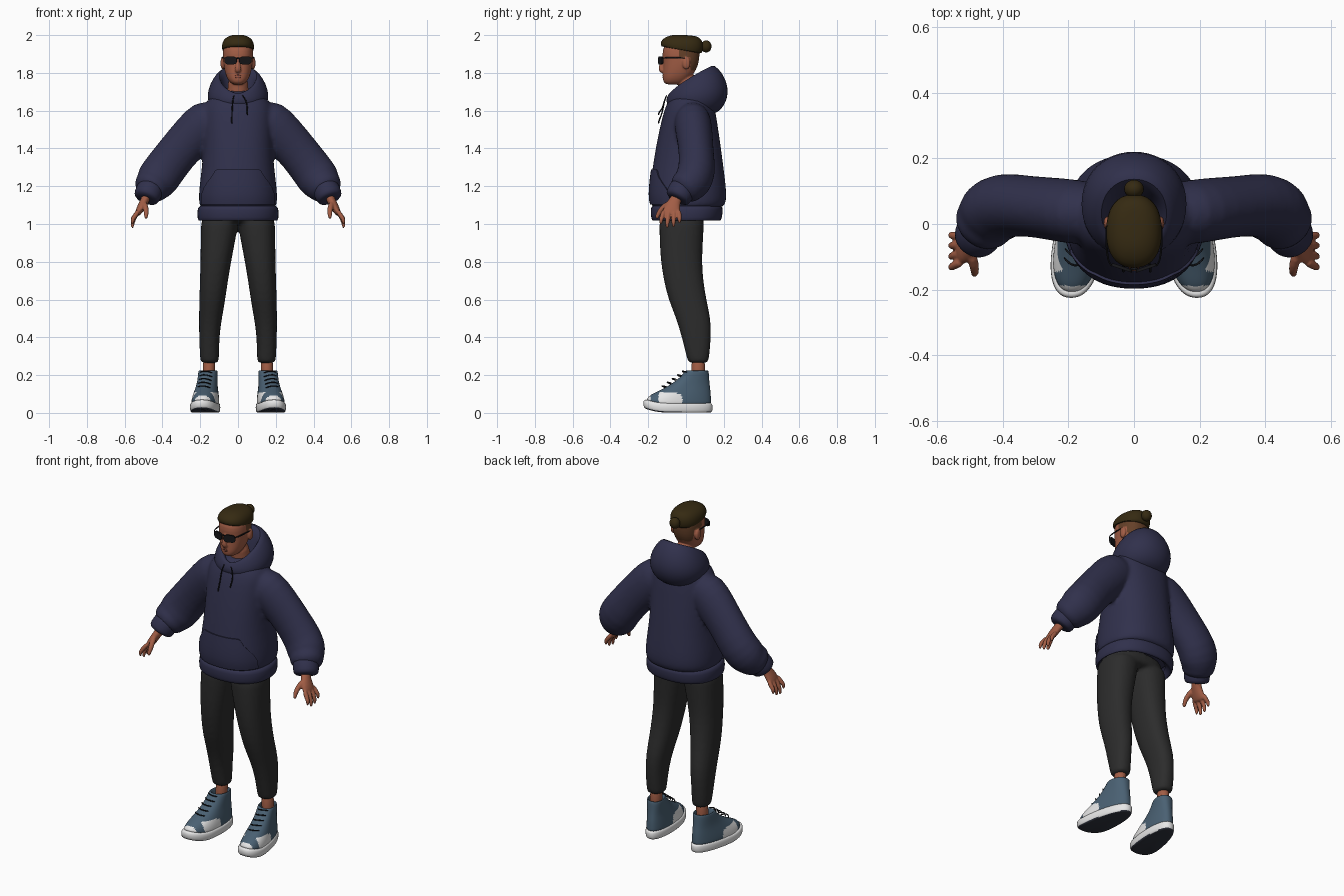
import bpy, bmesh, math
from mathutils import Vector, Matrix


def material(name, rgb):
    m = bpy.data.materials.new(name)
    m.diffuse_color = (*rgb, 1)
    return m


NAVY = material("navy fabric", (.030, .030, .072))
CHARCOAL = material("charcoal fabric", (.025, .025, .025))
SKIN = material("skin", (.36, .11, .06))
LIP = material("lip", (.25, .07, .045))
HAIR = material("dark hair", (.036, .023, .006))
SHAVED = material("shaved hair", (.13, .052, .022))
BLACK = material("black", (.008, .008, .010))
SLATE = material("slate canvas", (.068, .118, .17))
WHITE = material("white rubber", (.80, .80, .80))
SOLE = material("dark sole", (.03, .035, .05))


def bake(ob, angle=50):
    """Freeze the modifiers and smooth by angle."""
    bpy.context.view_layer.update()
    dg = bpy.context.evaluated_depsgraph_get()
    mats = list(ob.data.materials)
    me = bpy.data.meshes.new_from_object(ob.evaluated_get(dg))
    ob.modifiers.clear()
    ob.data = me
    if not me.materials:
        for m in mats:
            me.materials.append(m)
    me.shade_smooth()
    me.set_sharp_from_angle(angle=math.radians(angle))
    return ob


def new_object(name, bm, mat):
    bmesh.ops.recalc_face_normals(bm, faces=bm.faces)
    me = bpy.data.meshes.new(name)
    bm.to_mesh(me)
    bm.free()
    me.materials.append(mat)
    ob = bpy.data.objects.new(name, me)
    bpy.context.collection.objects.link(ob)
    return ob


def skin_rings(name, rings, mat, sub, mirror, caps=True):
    bm = bmesh.new()
    loops = [[bm.verts.new(p) for p in r] for r in rings]
    n = len(loops[0])
    for a, b in zip(loops, loops[1:]):
        for i in range(n):
            bm.faces.new((a[i], a[(i + 1) % n], b[(i + 1) % n], b[i]))
    if caps:
        bm.faces.new(loops[0])
        bm.faces.new(loops[-1])
    ob = new_object(name, bm, mat)
    if mirror:
        ob.modifiers.new("mirror", 'MIRROR').use_mirror_merge = False
    if sub:
        ob.modifiers.new("smooth", 'SUBSURF').levels = sub
    return bake(ob)


def unit_ring(n, e):
    for i in range(n):
        a = 2 * math.pi * i / n
        c, s = math.cos(a), math.sin(a)
        yield math.copysign(abs(c) ** (2 / e), c), math.copysign(abs(s) ** (2 / e), s)


def loft(name, rows, mat, n=24, e=2.3, sub=1, mirror=False, warp=None, p=1, caps=True):
    """Stack rings given as (z front, z back, y front, y back, x min, x max)."""
    rings = []
    for zf, zb, yf, yb, xa, xb in rows:
        ring = []
        for c, s in unit_ring(n, e):
            t = (s + 1) / 2
            v = Vector(((xa + xb) / 2 + c * (xb - xa) / 2, yf + (yb - yf) * t, zf + (zb - zf) * t ** p))
            ring.append(warp(v) if warp else v)
        rings.append(ring)
    return skin_rings(name, rings, mat, sub, mirror, caps)


def tube(name, pts, mat, n=12, e=2, sub=1, mirror=False):
    """Sweep an oval along points given as (x, y, z, radius across, radius in y)."""
    P = [Vector(q[:3]) for q in pts]
    rings = []
    for i, q in enumerate(pts):
        t = (P[min(i + 1, len(P) - 1)] - P[max(i - 1, 0)]).normalized()
        ref = Vector((0, 0, 1)) if abs(t.y) > .8 else Vector((0, 1, 0))
        v = (ref - t * ref.dot(t)).normalized()
        u = t.cross(v)
        rings.append([P[i] + u * c * q[3] + v * s * q[-1] for c, s in unit_ring(n, e)])
    return skin_rings(name, rings, mat, sub, mirror)


def ball(name, centre, size, mat, mirror=False):
    bm = bmesh.new()
    bmesh.ops.create_uvsphere(bm, u_segments=20, v_segments=12, radius=1,
                              matrix=Matrix.Translation(centre) @ Matrix.Diagonal((*size, 1)))
    ob = new_object(name, bm, mat)
    if mirror:
        ob.modifiers.new("mirror", 'MIRROR').use_mirror_merge = False
    return bake(ob)


def merge(name, parts, mat, voxel, smooth):
    """Fuse overlapping parts into one continuous skin."""
    bm = bmesh.new()
    for o in parts:
        bm.from_mesh(o.data)
        bpy.data.objects.remove(o)
    ob = new_object(name, bm, mat)
    r = ob.modifiers.new("fuse", 'REMESH')
    r.mode, r.voxel_size = 'VOXEL', voxel
    s = ob.modifiers.new("relax", 'SMOOTH')
    s.factor, s.iterations = .5, smooth
    return bake(ob)


def flat(rows):
    """Level symmetric rows (z, y front, y back, half width)."""
    return [(z, z, yf, yb, -w, w) for z, yf, yb, w in rows]


# Hoodie body and sleeves
torso = loft("torso", flat([
    (1.08, -.165, .175, .19), (1.095, -.185, .205, .205), (1.13, -.193, .217, .21), (1.2, -.192, .213, .206),
    (1.3, -.178, .2, .192), (1.4, -.162, .187, .186), (1.5, -.142, .172, .186), (1.6, -.118, .157, .185),
    (1.65, -.097, .142, .17), (1.69, -.07, .12, .125), (1.71, -.03, .09, .06)]), NAVY)
sleeves = tube("sleeves", [
    (.10, .03, 1.56, .10, .09), (.17, .035, 1.54, .125, .10), (.235, .045, 1.475, .117, .098),
    (.325, .055, 1.375, .110, .092), (.40, .06, 1.275, .114, .102), (.435, .035, 1.225, .114, .104),
    (.452, .012, 1.203, .094, .09), (.464, -.008, 1.19, .097, .092), (.475, -.022, 1.172, .072, .074),
    (.48, -.03, 1.165, .05, .05)], NAVY, n=20, mirror=True)
hoodie = merge("hoodie", [torso, sleeves], NAVY, .011, 3)
loft("hoodie_hem", flat([
    (1.06, -.15, .13, .19), (1.02, -.165, .17, .2), (1.015, -.178, .182, .21), (1.03, -.187, .193, .217),
    (1.08, -.189, .197, .217), (1.095, -.183, .192, .208), (1.1, -.16, .17, .18)]), NAVY, caps=False)
tube("cuffs", [(.455, -.005, 1.195, .055, .06), (.463, -.018, 1.187, .073, .073), (.475, -.03, 1.163, .072, .072),
               (.488, -.047, 1.136, .07, .07), (.49, -.05, 1.13, .045, .045)], NAVY, n=20, mirror=True)

# Hood draped behind the neck
loft("hood", [
    (1.62, 1.585, -.09, .15, -.12, .12), (1.64, 1.60, -.105, .185, -.145, .145), (1.665, 1.66, -.105, .222, -.165, .165),
    (1.68, 1.73, -.097, .225, -.16, .16), (1.69, 1.80, -.09, .195, -.138, .138), (1.69, 1.845, -.08, .15, -.108, .108),
    (1.68, 1.835, -.065, .125, -.092, .092), (1.65, 1.76, -.05, .095, -.08, .08), (1.62, 1.68, -.03, .08, -.06, .06)],
    NAVY, p=.65, e=2.1, caps=False)

# Front pocket, wrapped on to the hoodie
bm = bmesh.new()
rows = []
for z, w in [(1.287, .108), (1.28, .118), (1.25, .135), (1.22, .158), (1.19, .176), (1.16, .186), (1.13, .188), (1.105, .188)]:
    rows.append([bm.verts.new((w * (i / 12 - 1), -.4, z)) for i in range(25)])
for a, b in zip(rows, rows[1:]):
    for i in range(24):
        bm.faces.new((a[i], b[i], b[i + 1], a[i + 1]))
pocket = new_object("front_pocket", bm, NAVY)
wrap = pocket.modifiers.new("wrap", 'SHRINKWRAP')
wrap.target, wrap.wrap_method = hoodie, 'PROJECT'
wrap.use_project_y, wrap.use_positive_direction = True, True
solid = pocket.modifiers.new("thick", 'SOLIDIFY')
solid.thickness, solid.offset = .016, 0
bake(pocket, 40)

# Drawstrings
for side, x, z in (("left", -.032, 1.53), ("right", .05, 1.575)):
    s = math.copysign(1, x)
    tube(side + "_drawstring", [(s * .02, -.1, 1.685, .004, .004), (x * .9, -.115, 1.655, .004, .004),
         (x, -.125, (z + 1.64) / 2, .004, .004), (x, -.143, z + .02, .005, .005), (x, -.146, z, .005, .005)], BLACK, n=6)

# Trousers
legs = loft("legs", [(z, z, yf, yb, xa, xb) for z, xa, xb, yf, yb in [
    (.262, .105, .195, .015, .115), (.275, .1, .201, .008, .121), (.4, .1, .206, -.022, .134), (.5, .085, .207, -.052, .132),
    (.6, .067, .205, -.094, .108), (.7, .053, .202, -.118, .092), (.8, .036, .199, -.134, .085), (.9, .017, .198, -.14, .09),
    (1.0, -.002, .197, -.142, .095), (1.05, -.01, .19, -.14, .1)]], CHARCOAL, mirror=True)
hips = loft("hips", flat([(1.0, -.13, .09, .17), (1.03, -.142, .1, .192), (1.1, -.14, .11, .18)]), CHARCOAL)
merge("trousers", [legs, hips], CHARCOAL, .011, 2)
tube("ankles", [(.156, .062, .12, .034, .04), (.154, .064, .22, .033, .036), (.152, .066, .3, .036, .04)], SKIN, mirror=True)


# High-top shoes: toes wider, turned out and lifted
def foot(v):
    return Vector((v.x * (1 - .9 * v.y) + .165 - .12 * v.y, v.y, v.z + 1.5 * max(0, -v.y - .1) ** 2))


sole = loft("soles", flat([
    (0, -.2, .12, .058), (.002, -.218, .134, .067), (.012, -.228, .142, .073), (.045, -.226, .142, .073),
    (.052, -.215, .135, .066), (.053, -.19, .11, .05)]), WHITE, mirror=True, warp=foot, n=32)
sole.data.materials.append(SOLE)
for f in sole.data.polygons:
    f.material_index = int(f.normal.z < -.6)
shoe = loft("shoe_uppers", flat([
    (.035, -.212, .133, .066), (.06, -.208, .133, .067), (.085, -.188, .132, .065), (.115, -.142, .13, .06),
    (.15, -.08, .125, .054), (.19, -.028, .122, .053), (.222, -.006, .12, .053), (.226, .004, .113, .046),
    (.21, .014, .105, .04), (.15, .02, .1, .036)]), SLATE, mirror=True, warp=foot, n=40, sub=2)
shoe.data.materials.append(WHITE)
for f in shoe.data.polygons:    # toe cap and side panels
    c = f.center
    across = abs(abs(c.x) - .165 + .12 * c.y)
    panel = -.145 < c.y < -.02 and across > .038 and c.z < .108 + .35 * (-.06 - c.y) * (c.y > -.06)
    f.material_index = int(panel or c.y < -.188)
for i in range(5):
    y, z = -.125 + .027 * i, .137 + .0195 * i
    cx = .165 - .12 * y
    tube("lace_%d" % (i + 1), [(cx - .036, y + .022, z - .006, .004, .004), (cx - .014, y - .004, z + .004, .004, .004),
         (cx + .014, y - .002, z + .008, .004, .004), (cx + .036, y + .026, z, .004, .004)], BLACK, n=6, mirror=True)

# Hands
parts = [tube("palms", [(.475, -.03, 1.17, .028, .03), (.49, -.055, 1.13, .024, .03), (.507, -.07, 1.1, .023, .042),
                        (.526, -.078, 1.065, .02, .05), (.535, -.08, 1.045, .012, .044)], SKIN, mirror=True),
         tube("thumbs", [(.498, -.085, 1.115, .016, .016), (.488, -.125, 1.085, .016, .016), (.485, -.148, 1.055, .013, .013),
                         (.488, -.157, 1.025, .009, .009)], SKIN, mirror=True)]
for y, tip, z in ((-.117, -.133, .995), (-.09, -.1, .975), (-.063, -.066, .98), (-.038, -.034, 1.0)):
    parts.append(tube("fingers", [(.525, y, 1.075, .013, .013), (.546, (y + tip) / 2, 1.04, .0135, .0135),
                                  (.56, tip, z + .03, .0115, .0115), (.558, tip, z, .007, .007)], SKIN, mirror=True))
merge("hands", parts, SKIN, .005, 2)

# Head with neck, nose and ears
skull = loft("skull", flat([
    (1.737, -.1, -.03, .024), (1.748, -.119, 0, .042), (1.77, -.124, .02, .058), (1.8, -.123, .045, .069),
    (1.83, -.122, .06, .075), (1.86, -.121, .069, .079), (1.9, -.127, .073, .081), (1.94, -.12, .073, .079),
    (1.97, -.09, .06, .06), (1.985, -.05, .03, .03)]), SKIN)
neck = tube("neck", [(0, .04, 1.6, .065, .06), (0, .02, 1.7, .058, .06), (0, 0, 1.8, .055, .055)], SKIN)
nose = tube("nose", [(0, -.116, 1.885, .009, .01), (0, -.128, 1.85, .011, .011), (0, -.134, 1.826, .016, .014),
                     (0, -.13, 1.812, .019, .014), (0, -.118, 1.804, .012, .01)], SKIN)
ears = ball("ears", (.081, .002, 1.852), (.012, .022, .034), SKIN, mirror=True)
head = merge("head", [skull, neck, nose, ears], SKIN, .005, 2)
head.data.materials.append(SHAVED)
for f in head.data.polygons:
    x, y, z = f.center
    f.material_index = int((z > 1.885 and y > -.035 or z > 1.815 and y > .024) and abs(x) < .083)
tube("upper_lip", [(-.026, -.114, 1.784, .003, .004), (0, -.124, 1.788, .006, .005), (.026, -.114, 1.784, .003, .004)], LIP)
tube("lower_lip", [(-.022, -.115, 1.78, .003, .004), (0, -.124, 1.775, .007, .005), (.022, -.115, 1.78, .003, .004)], LIP)

# Swept-back hair and bun
loft("hair", [
    (1.94, 1.905, -.115, .07, -.076, .076), (1.937, 1.9, -.13, .083, -.084, .084), (1.955, 1.93, -.138, .093, -.087, .087),
    (1.98, 1.965, -.126, .09, -.08, .08), (1.998, 1.988, -.09, .072, -.055, .055), (2.004, 1.997, -.05, .045, -.025, .025)],
    HAIR, n=28)
ball("hair_bun", (0, .107, 1.94), (.03, .028, .032), HAIR)
tube("bun_tie", [(0, .07, 1.945, .03, .03), (0, .09, 1.942, .022, .022)], HAIR)

# Sunglasses
tube("lenses", [(.036, -.129, 1.866, .032, .021), (.039, -.138, 1.866, .034, .022)], BLACK, n=24, e=3, sub=0, mirror=True)
tube("glasses_bridge", [(-.014, -.135, 1.876, .004, .004), (0, -.139, 1.878, .004, .004), (.014, -.135, 1.876, .004, .004)], BLACK, n=8)
tube("glasses_arms", [(.066, -.13, 1.878, .004, .005), (.08, -.115, 1.88, .004, .005), (.085, -.06, 1.88, .003, .005),
                      (.085, .005, 1.878, .003, .004)], BLACK, n=8, mirror=True)
